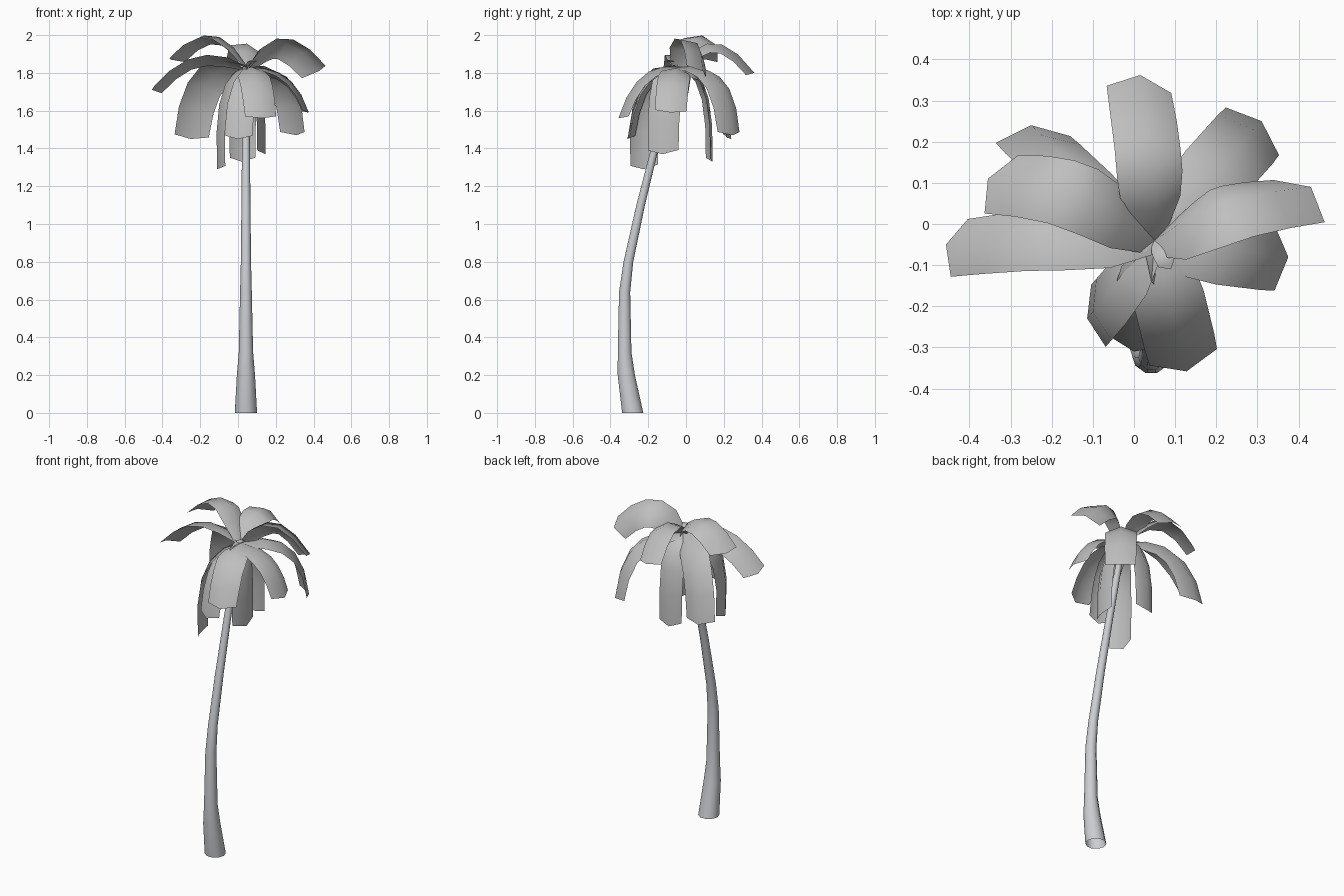
import bpy
from math import radians, cos, sin
from mathutils import Vector

cube = bpy.data.objects.get("Cube")
if cube:
    bpy.data.objects.remove(cube)


def material(name, color):
    mat = bpy.data.materials.new(name)
    mat.use_nodes = True
    mat.diffuse_color = color
    mat.node_tree.nodes["Principled BSDF"].inputs["Base Color"].default_value = color
    return mat


BARK = material("pale grey bark", (0.60, 0.62, 0.65, 1))
LEAF = material("grey leaf", (0.52, 0.52, 0.52, 1))


def build(name, verts, faces, mat):
    mesh = bpy.data.meshes.new(name)
    mesh.from_pydata(verts, [], faces)
    mesh.materials.append(mat)
    mesh.update()
    obj = bpy.data.objects.new(name, mesh)
    bpy.context.collection.objects.link(obj)
    bpy.ops.object.select_all(action="DESELECT")
    obj.select_set(True)
    bpy.context.view_layer.objects.active = obj
    bpy.ops.object.shade_smooth_by_angle(angle=radians(60))
    return obj


# Trunk: open tube of rings (y, z, radius) along a leaning curve
TRUNK_X = 0.042
RINGS = [(-0.282, 0, 0.059), (-0.316, 0.2, 0.048), (-0.325, 0.32, 0.038),
         (-0.325, 0.64, 0.031), (-0.305, 0.8, 0.027), (-0.24, 1.1, 0.024),
         (-0.165, 1.4, 0.021), (-0.05, 1.83, 0.017)]
SIDES = 10
verts = []
for y, z, r in RINGS:
    for k in range(SIDES):
        a = radians(360 * k / SIDES)
        verts.append((TRUNK_X + r * cos(a), y + r * sin(a), z))
faces = [(i * SIDES + k, i * SIDES + (k + 1) % SIDES,
          (i + 1) * SIDES + (k + 1) % SIDES, (i + 1) * SIDES + k)
         for i in range(len(RINGS) - 1) for k in range(SIDES)]
build("trunk", verts, faces, BARK)

# Fronds: folded strips that arch from the crown to a blunt tip
CROWN = Vector((0.05, -0.04, 1.83))
WIDTHS = (0.4, 0.9, 1, 1, 1, 0.97)


def frond(name, tip, bend, bend_z, width, roll=0, fold=20, sway=0):
    tip = Vector(tip)
    heading = tip - CROWN
    heading.z = 0
    across = Vector((-heading.y, heading.x, 0)).normalized()
    ctrl = CROWN + heading * bend + across * sway
    ctrl.z = bend_z
    verts = []
    steps = len(WIDTHS) - 1
    for i, w in enumerate(WIDTHS):
        t = i / steps
        mid = CROWN * (1 - t) ** 2 + ctrl * 2 * t * (1 - t) + tip * t * t
        along = ((ctrl - CROWN) * (1 - t) + (tip - ctrl) * t).normalized()
        up = along.cross(across).normalized()
        row = []
        for side in (1, -1):
            a = radians(roll - side * fold)
            reach = side * width * w / 2
            row.append(mid + (across * cos(a) + up * sin(a)) * reach)
        if i == steps:
            row = [p - along * 0.02 for p in row]
        verts += [row[0], mid, row[1]]
    faces = [(3 * i + k, 3 * i + k + 1, 3 * i + k + 4, 3 * i + k + 3)
             for i in range(steps) for k in (0, 1)]
    build(name, verts, faces, LEAF)


# Upper crown
frond("back_upper_frond", (0.015, 0.362, 1.80), 0.45, 2.10, 0.175, 14, sway=-0.02)
frond("right_back_upper_frond", (-0.355, 0.11, 1.87), 0.5, 2.15, 0.18, 12, sway=-0.08)
frond("right_upper_frond", (-0.457, -0.05, 1.71), 0.55, 2.0, 0.165, 22, sway=-0.03)
frond("left_upper_frond", (0.43, 0.09, 1.81), 0.42, 2.11, 0.20, -38, 26, sway=0.06)

# Middle crown
frond("front_frond", (0.128, -0.358, 1.56), 0.7, 1.87, 0.185)
frond("left_front_frond", (0.375, -0.08, 1.59), 0.75, 1.85, 0.18, -8)
frond("left_back_frond", (0.31, 0.25, 1.47), 0.9, 1.90, 0.19)
frond("right_back_frond", (-0.25, 0.24, 1.45), 0.85, 1.90, 0.20, 42)

# Hanging lower fronds
frond("front_lower_frond", (0, -0.31, 1.45), 0.85, 1.84, 0.16)
frond("right_front_lower_frond", (-0.11, -0.225, 1.29), 1.2, 1.82, 0.165, 36)
frond("back_lower_frond", (0.02, 0.14, 1.33), 1.1, 1.86, 0.15)
frond("left_lower_frond", (0.145, -0.125, 1.37), 1.1, 1.84, 0.18, -32)

# Young shoot at the heart of the crown
frond("young_shoot", (0.09, -0.11, 1.86), 0.5, 1.89, 0.05)
